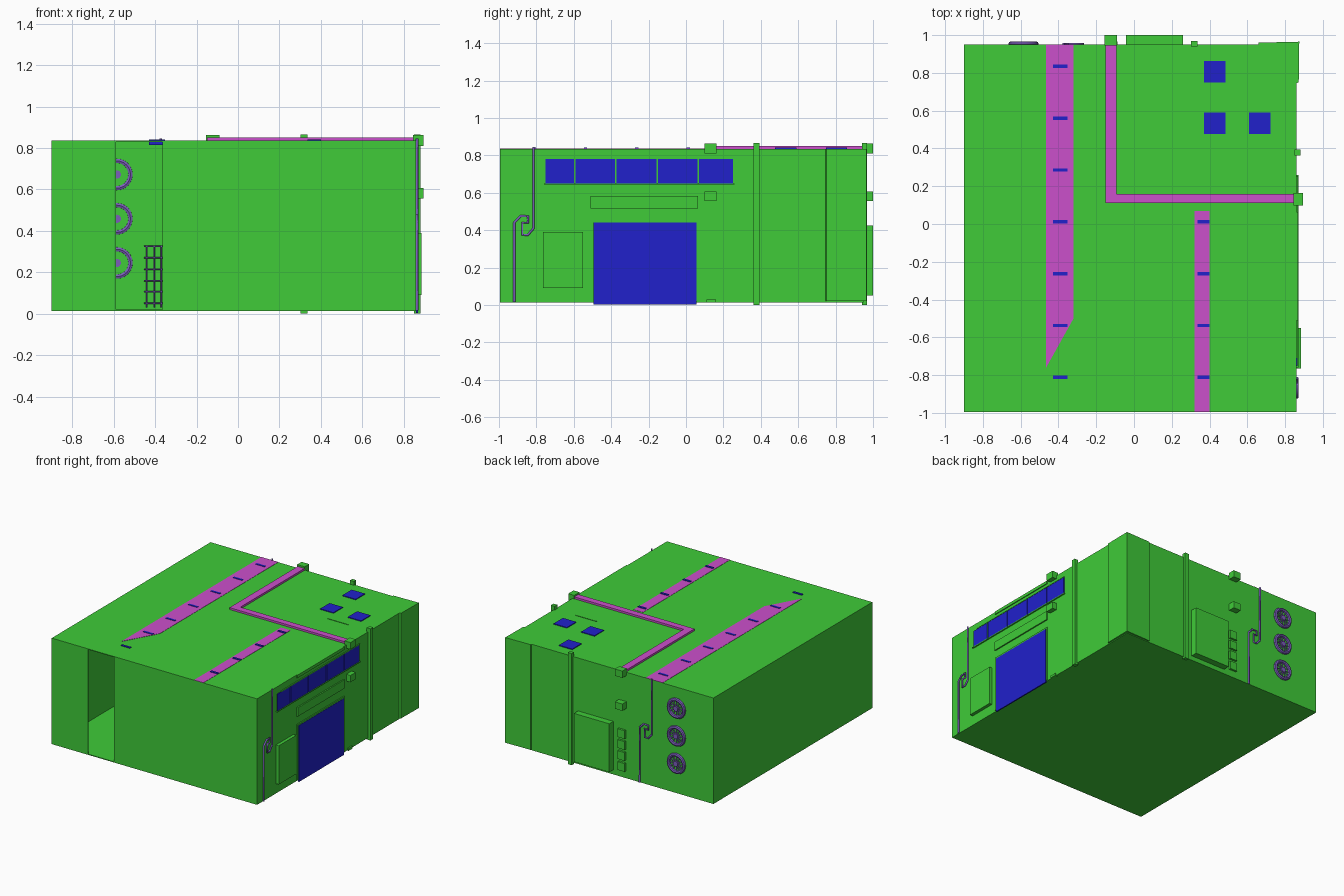
import bpy, bmesh, math
from mathutils import Vector

old = bpy.data.objects.get("Cube")
if old:
    bpy.data.objects.remove(old)


def material(name, rgb):
    m = bpy.data.materials.new(name)
    m.use_nodes = True
    m.diffuse_color = (*rgb, 1)
    m.node_tree.nodes["Principled BSDF"].inputs["Base Color"].default_value = (*rgb, 1)
    return m


GREEN = material("wall green", (0.05, 0.6, 0.04))
MAGENTA = material("duct magenta", (0.6, 0.08, 0.6))
BLUE = material("glass blue", (0.015, 0.015, 0.6))
PURPLE = material("metal purple", (0.2, 0.11, 0.5))

LEFT, RIGHT, FRONT, BACK, FLOOR, ROOF = -0.9, 0.86, -0.995, 0.95, 0.02, 0.835


def finish(name, bm, mat):
    mesh = bpy.data.meshes.new(name)
    bm.to_mesh(mesh)
    bm.free()
    mesh.materials.append(mat)
    ob = bpy.data.objects.new(name, mesh)
    bpy.context.collection.objects.link(ob)
    return ob


def box(name, xs, ys, zs, mat=GREEN):
    bm = bmesh.new()
    bmesh.ops.create_cube(bm, size=1)
    for v in bm.verts:
        v.co = [lo + (c + 0.5) * (hi - lo) for c, (lo, hi) in zip(v.co, (xs, ys, zs))]
    return finish(name, bm, mat)


def slab(name, outline, z0, z1, mat):
    """Extrude a plan outline from z0 up to z1."""
    bm = bmesh.new()
    face = bm.faces.new([bm.verts.new((x, y, z0)) for x, y in outline])
    top = bmesh.ops.extrude_face_region(bm, geom=[face])["geom"]
    for v in top:
        if isinstance(v, bmesh.types.BMVert):
            v.co.z = z1
    bmesh.ops.recalc_face_normals(bm, faces=bm.faces)
    return finish(name, bm, mat)


def pipe(name, points, radius=0.007, mat=PURPLE):
    curve = bpy.data.curves.new(name, "CURVE")
    curve.dimensions = "3D"
    curve.bevel_depth, curve.bevel_resolution = radius, 1
    curve.use_fill_caps = True
    line = curve.splines.new("POLY")
    line.points.add(len(points) - 1)
    for p, co in zip(line.points, points):
        p.co = (*co, 1)
    curve.materials.append(mat)
    ob = bpy.data.objects.new(name, curve)
    bpy.context.collection.objects.link(ob)
    return ob


# Hollow shell: thin walls, floor and roof, with a full-height front doorway
T = 0.006
box("floor", (LEFT, RIGHT), (FRONT, BACK), (FLOOR - T, FLOOR))
box("roof", (LEFT, RIGHT), (FRONT, BACK), (ROOF - T, ROOF))
box("left_wall", (RIGHT - T, RIGHT), (FRONT, BACK), (FLOOR - T, ROOF))
box("right_wall", (LEFT, LEFT + T), (FRONT, BACK), (FLOOR - T, ROOF))
box("back_wall", (LEFT, RIGHT), (BACK - T, BACK), (FLOOR - T, ROOF))
box("front_wall_narrow", (LEFT, -0.59), (FRONT, FRONT + T), (FLOOR - T, ROOF))
box("front_wall_wide", (-0.365, RIGHT), (FRONT, FRONT + T), (FLOOR - T, ROOF))

# Corner cladding on the back left corner
slab("corner_cladding", [(0.66, BACK), (0.66, 0.96), (0.875, 0.965),
                         (0.872, 0.75), (RIGHT, 0.745), (RIGHT, BACK)], FLOOR, ROOF, GREEN)

# Roof strips and their lamps
slab("long_roof_strip", [(-0.465, BACK), (-0.465, -0.76), (-0.32, -0.5), (-0.32, BACK)],
     ROOF, ROOF + 0.002, MAGENTA)
slab("short_roof_strip", [(0.32, FRONT), (0.4, FRONT), (0.4, 0.07), (0.32, 0.07)],
     ROOF, ROOF + 0.002, MAGENTA)
for i in range(7):
    y = 0.835 - i * 0.2745
    box("long_strip_lamp", (-0.43, -0.352), (y - 0.009, y + 0.009), (0.815, 0.84), BLUE)
    if i > 2:
        box("short_strip_lamp", (0.335, 0.4), (y - 0.009, y + 0.009), (0.815, 0.842), BLUE)

# Raised duct bending across the roof, and its end boxes
slab("roof_duct", [(-0.15, BACK), (-0.15, 0.11), (RIGHT, 0.11),
                   (RIGHT, 0.16), (-0.092, 0.16), (-0.092, BACK)], ROOF, 0.85, MAGENTA)
for z0, z1 in ((0.81, 0.863), (0.555, 0.608)):
    box("side_duct_box", (0.845, 0.895), (0.098, 0.163), (z0, z1))
    box("back_duct_box", (-0.155, -0.09), (0.945, 1.0), (z0, z1))
box("side_duct_foot", (0.845, 0.87), (0.11, 0.16), (0.012, 0.03))

# Skylights
for x, y in ((0.428, 0.805), (0.428, 0.533), (0.665, 0.533)):
    box("skylight", (x - 0.057, x + 0.057), (y - 0.057, y + 0.057), (ROOF, 0.841), BLUE)
box("roof_seam", (0.5, 0.68), (0.378, 0.382), (ROOF, 0.838))

# Loading door, frame and the shallow canopies above it
box("loading_door", (RIGHT, 0.87), (-0.495, 0.055), (0.003, 0.44), BLUE)
for y in (-0.51, 0.055):
    box("door_jamb", (RIGHT, 0.868), (y, y + 0.012), (FLOOR, 0.452))
box("door_lintel", (RIGHT, 0.868), (-0.51, 0.067), (0.44, 0.452))
box("door_canopy", (RIGHT, 0.87), (-0.51, 0.063), (0.515, 0.583))
box("upper_canopy", (RIGHT, 0.867), (-0.51, 0.063), (0.812, ROOF))

# Window band with mullions
box("window_sill", (RIGHT, 0.87), (-0.76, 0.26), (0.643, 0.65))
box("window_head", (RIGHT, 0.868), (-0.71, 0.255), (0.78, 0.786))
edges = [-0.755, -0.595, -0.375, -0.153, 0.065, 0.255]
for a, b in zip(edges, edges[1:]):
    box("window_pane", (RIGHT, 0.866), (a + 0.004, b - 0.004), (0.65, 0.78), BLUE)

# Raised cabinets, corner posts and switch boxes
box("side_cabinet", (RIGHT, 0.885), (-0.765, -0.55), (0.09, 0.39))
box("back_cabinet", (-0.042, 0.26), (BACK, 1.0), (0.05, 0.425))
box("side_post", (0.85, 0.882), (0.362, 0.394), (0, 0.865))
box("back_post", (0.302, 0.335), (0.94, 0.968), (0, 0.865))
for i in range(4):
    z = 0.1 + i * 0.085
    box("switch_box", (-0.15, -0.088), (BACK, 0.966), (z - 0.032, z + 0.032))

# Drain pipes with a looped bend: offset along the wall, height
bend = [(0, 0.845), (0, 0.41), (0.03, 0.375), (0.06, 0.375), (0.06, 0.44),
        (0.03, 0.44), (0.03, 0.475), (0.07, 0.475), (0.103, 0.44), (0.103, 0.015)]
pipe("side_drain_pipe", [(0.864, -0.815 - d, z) for d, z in bend])
pipe("back_drain_pipe", [(-0.373 + d, 0.953, z) for d, z in bend])

# Round wall fans: outer ring, hub, spokes
for z in (0.245, 0.458, 0.672):
    c = Vector((-0.585, 0.953, z))
    bpy.ops.mesh.primitive_torus_add(location=c, rotation=(math.pi / 2, 0, 0), major_radius=0.066,
                                     minor_radius=0.014, major_segments=24, minor_segments=8)
    ring = bpy.context.object
    ring.name = "fan_ring"
    ring.data.materials.append(PURPLE)
    bpy.ops.object.shade_smooth_by_angle()
    bpy.ops.mesh.primitive_cylinder_add(vertices=16, radius=0.02, depth=0.024, location=c,
                                        rotation=(math.pi / 2, 0, 0))
    hub = bpy.context.object
    hub.name = "fan_hub"
    hub.data.materials.append(PURPLE)
    for k in range(6):
        a = k * math.pi / 6
        arm = Vector((math.cos(a), 0, math.sin(a))) * 0.062
        pipe("fan_spoke", [c - arm, c + arm], 0.004)

# Small rack standing inside the doorway line
for x in (-0.44, -0.405, -0.37):
    pipe("rack_upright", [(x, 0.92, 0.03), (x, 0.92, 0.33)], 0.004)
for i in range(6):
    z = 0.05 + i * 0.055
    pipe("rack_rung", [(-0.455, 0.92, z), (-0.365, 0.92, z)], 0.004)
